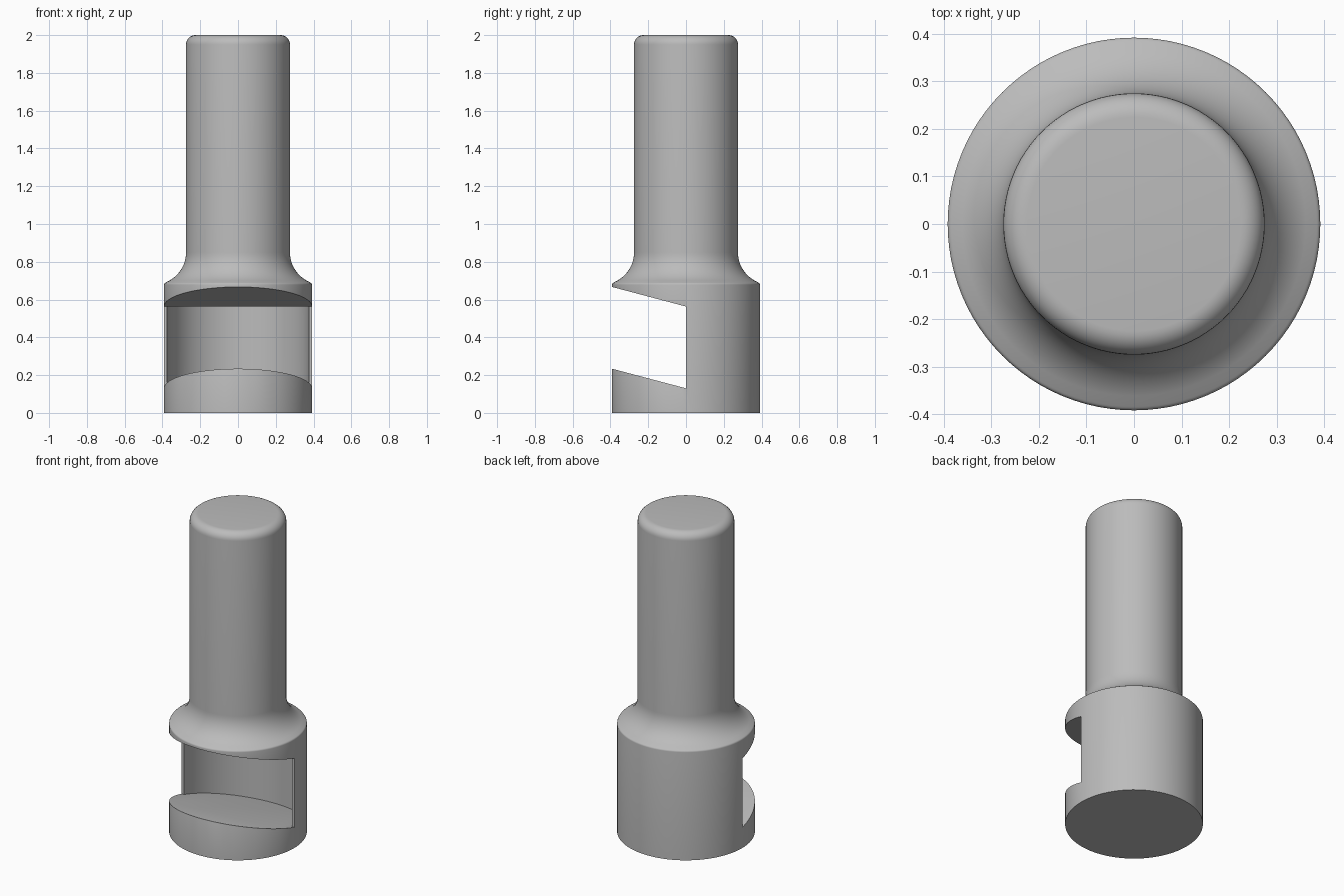
import bpy, bmesh
from math import sin, cos, pi, radians

cube = bpy.data.objects.get("Cube")
if cube:
    bpy.data.objects.remove(cube)

BODY_R, SHAFT_R, BORE_R = 0.392, 0.275, 0.375
HEIGHT, SIDES = 2.0, 96
FLOOR_Z, CEILING_Z, SLOPE = 0.13, 0.563, 0.265

steel = bpy.data.materials.new("grey_steel")
grey = (0.5, 0.5, 0.5, 1)
steel.diffuse_color = grey
steel.use_nodes = True
steel.node_tree.nodes["Principled BSDF"].inputs["Base Color"].default_value = grey


def arc(cx, cz, r, start, end, steps):
    """Points along a circular arc, angles in degrees."""
    angles = [radians(start + (end - start) * i / steps) for i in range(steps + 1)]
    return [(cx + r * cos(a), cz + r * sin(a)) for a in angles]


def add_object(name, bm):
    bmesh.ops.recalc_face_normals(bm, faces=bm.faces)
    mesh = bpy.data.meshes.new(name)
    bm.to_mesh(mesh)
    bm.free()
    obj = bpy.data.objects.new(name, mesh)
    bpy.context.collection.objects.link(obj)
    return obj


# Turned body: base, shoulder, concave neck, shaft and rounded top
profile = [(0, 0), (BODY_R, 0)]
profile += arc(BODY_R - 0.012, 0.678, 0.012, 0, 70, 4)
profile += arc(SHAFT_R + 0.17, 0.85, 0.17, 246, 180, 12)
profile += arc(SHAFT_R - 0.05, HEIGHT - 0.05, 0.05, 0, 90, 8)
profile += [(0, HEIGHT)]

bm = bmesh.new()
verts = [bm.verts.new((r, 0, z)) for r, z in profile]
edges = [bm.edges.new(pair) for pair in zip(verts, verts[1:])]
bmesh.ops.spin(bm, geom=verts + edges, cent=(0, 0, 0), axis=(0, 0, 1),
               angle=2 * pi, steps=SIDES)
bmesh.ops.remove_doubles(bm, verts=bm.verts, dist=1e-4)
bmesh.ops.dissolve_limit(bm, angle_limit=0.001, verts=bm.verts, edges=bm.edges)
body = add_object("socket_body", bm)
body.data.materials.append(steel)

# Window cutter: open front half, half-round pocket behind, sloping floor
half_round = [(BORE_R * cos(pi * i / 48), BORE_R * sin(pi * i / 48)) for i in range(49)]
half_round[0], half_round[-1] = (BORE_R, 0), (-BORE_R, 0)
outline = [(-0.6, 0), (-0.6, -0.6), (0.6, -0.6), (0.6, 0)] + half_round
bm = bmesh.new()
low = [bm.verts.new((x, y, FLOOR_Z - SLOPE * y)) for x, y in outline]
top = [bm.verts.new((x, y, CEILING_Z - SLOPE * min(y, 0))) for x, y in outline]
bm.faces.new(low)
bm.faces.new(top[:5] + top[-1:])
bm.faces.new(top[4:])
for i in range(len(low)):
    j = (i + 1) % len(low)
    bm.faces.new((low[i], low[j], top[j], top[i]))
cutter = add_object("window_cutter", bm)
cutter.hide_render = True

cut = body.modifiers.new("window", "BOOLEAN")
cut.operation, cut.solver, cut.object = "DIFFERENCE", "EXACT", cutter
bpy.context.view_layer.update()
graph = bpy.context.evaluated_depsgraph_get()
cut_mesh = bpy.data.meshes.new_from_object(body.evaluated_get(graph))
body.modifiers.clear()
body.data = cut_mesh
bpy.data.objects.remove(cutter)


# Soften the front rim of the window floor
def on_rim(v):
    x, y, z = v.co
    return (y < 0.001 and (x * x + y * y) ** 0.5 > BODY_R - 0.004
            and abs(z - FLOOR_Z + SLOPE * y) < 0.001)


bm = bmesh.new()
bm.from_mesh(cut_mesh)
rim = [e for e in bm.edges if all(on_rim(v) for v in e.verts)]
bmesh.ops.bevel(bm, geom=rim, offset=0.01, segments=3, profile=0.5,
                affect="EDGES", clamp_overlap=True)
bm.to_mesh(cut_mesh)
bm.free()

bpy.ops.object.select_all(action="DESELECT")
body.select_set(True)
bpy.context.view_layer.objects.active = body
bpy.ops.object.shade_smooth_by_angle(angle=radians(35))
